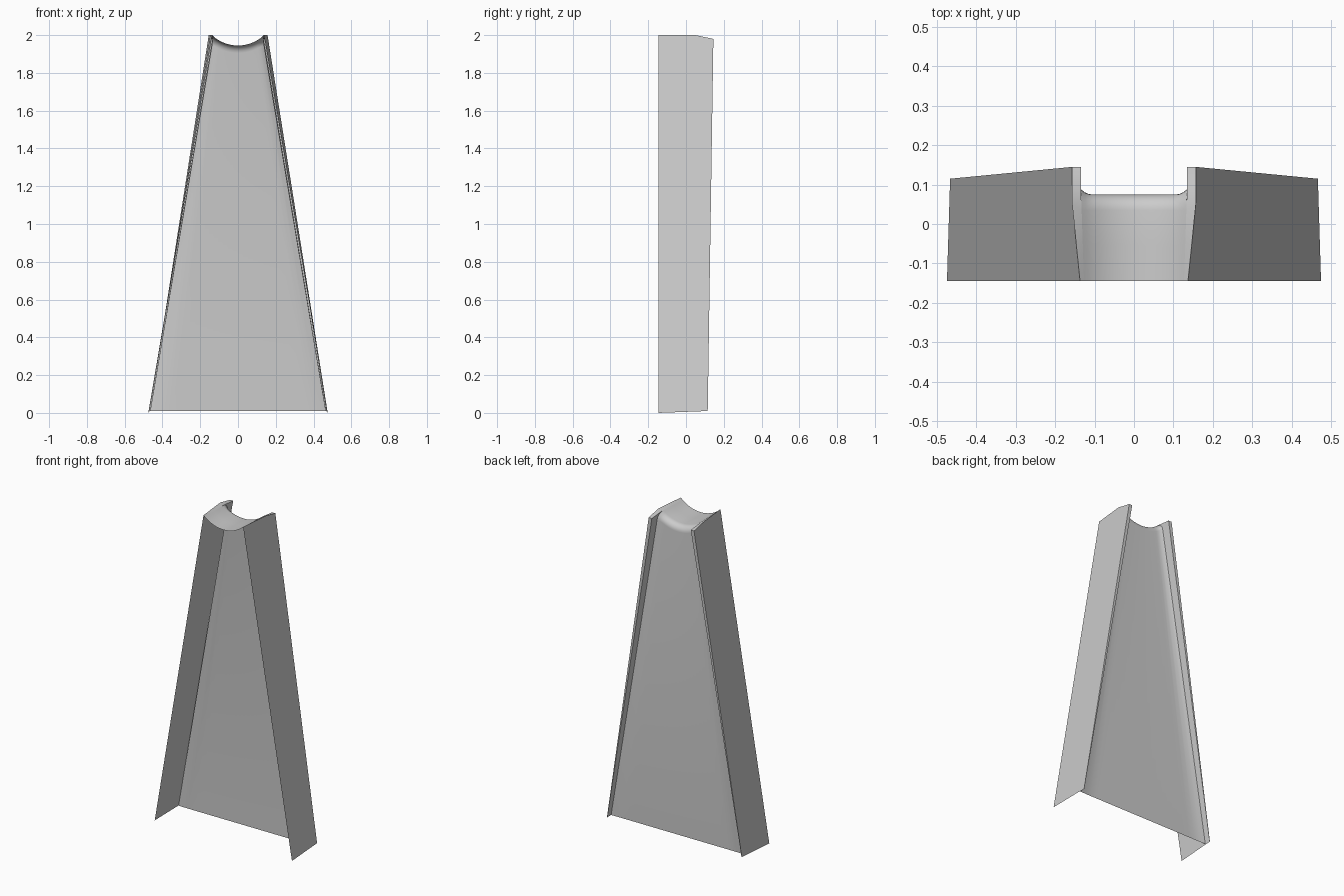
import bpy, math
from mathutils import Vector

if "Cube" in bpy.data.objects:
    bpy.data.objects.remove(bpy.data.objects["Cube"])

COLS = 24
R = 0.04            # bend between saddle and web


def lerp(a, b, t):
    return tuple(p + (q - p) * t for p, q in zip(a, b))


def make(name, verts, faces):
    me = bpy.data.meshes.new(name)
    me.from_pydata(verts, [], faces)
    me.update()
    ob = bpy.data.objects.new(name, me)
    bpy.context.collection.objects.link(ob)
    bpy.context.view_layer.objects.active = ob
    ob.select_set(True)
    bpy.ops.object.shade_smooth_by_angle(angle=math.radians(35))
    ob.select_set(False)
    return ob


def arc_z(s):
    # shallow circular saddle dip
    x, rad = s * 0.13, 0.21
    return 1.945 + rad - math.sqrt(rad * rad - x * x)


def flare(s):
    # small backward curl where the web meets the flanges
    return 0.015 * max(0, (abs(s) - 0.78) / 0.22) ** 2


def sheet_row(kind, t):
    row = []
    for i in range(COLS + 1):
        s = -1 + 2 * i / COLS
        if kind == "saddle":
            row.append((s * (0.127 + 0.006 * t), -0.145 + 0.18 * t, arc_z(s)))
        elif kind == "bend":
            a = t * math.pi / 2
            row.append((s * (0.133 + 0.004 * t),
                        0.035 + (R + flare(s)) * math.sin(a),
                        arc_z(s) - R * (1 - math.cos(a))))
        else:
            row.append((s * 0.465, 0.075 + flare(s) * 0.1, 0.01))
    return row


# saddle and web: one continuous folded sheet
rows = [sheet_row("saddle", t) for t in (0, 0.5, 1)]
rows += [sheet_row("bend", k / 6) for k in range(1, 7)]
rows.append(sheet_row("foot", 1))
n = COLS + 1
faces = [(r * n + c, r * n + c + 1, (r + 1) * n + c + 1, (r + 1) * n + c)
         for r in range(len(rows) - 1) for c in range(COLS)]
make("saddle_web", [v for r in rows for v in r], faces)

# side flanges: outer plate, narrow rim, inner wall behind the web
front_top, mid_top = (0.137, -0.145, 2.0), (0.157, 0.05, 2.0)
rear_top = (0.157, 0.145, 1.98)
rear_foot, front_foot = (0.467, 0.115, 0.01), (0.475, -0.145, 0.0)
in_mid, in_rear, in_foot = (0.134, 0.05, 1.99), (0.135, 0.145, 1.98), (0.465, 0.115, 0.01)

for side, label in ((1, "right"), (-1, "left")):
    edge, inner, outer = [], [], []
    for i, row in enumerate(rows):
        e = row[-1]
        edge.append(e)
        if i < 3:
            inner.append(e)
            outer.append(lerp(front_top, mid_top, i / 2))
        elif i < 9:
            t = (i - 2) / 6
            inner.append(lerp(in_mid, in_rear, t))
            outer.append(lerp(mid_top, rear_top, t))
        else:
            inner.append(in_foot)
            outer.append(rear_foot)
    m = len(rows)
    verts = edge + inner + outer + [front_foot]
    faces = []
    for i in range(m - 1):
        faces.append((m + i, m + i + 1, 2 * m + i + 1, 2 * m + i))
        if i >= 2:
            faces.append((i, i + 1, m + i + 1, m + i))
    faces.append(tuple(range(2 * m, 3 * m)) + (3 * m,))
    verts = [(side * x, y, z) for x, y, z in verts]
    if side < 0:
        faces = [f[::-1] for f in faces]
    make(label + "_flange", verts, faces)
